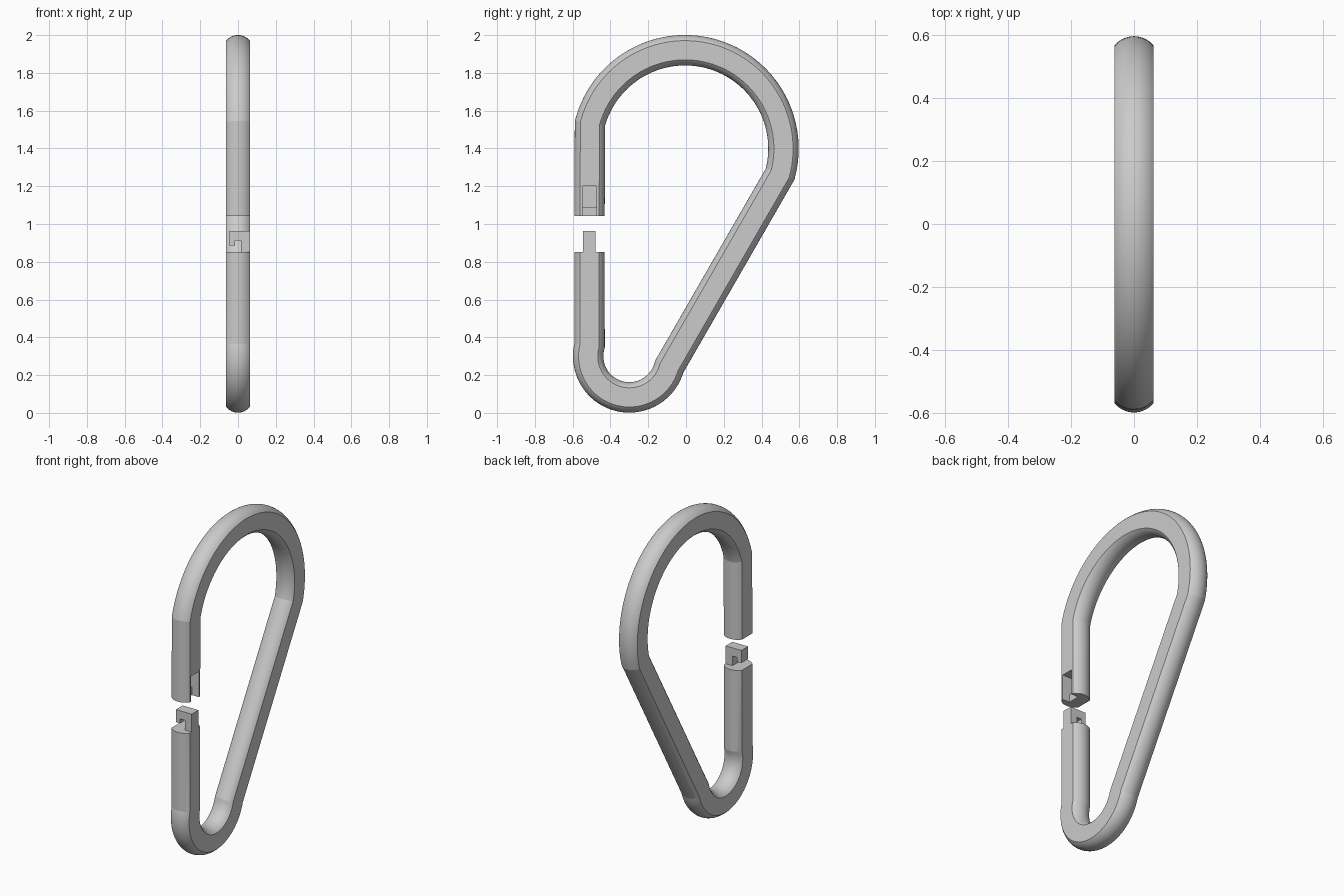
import bpy, bmesh
from math import sin, cos, asin, radians
from mathutils import Vector

cube = bpy.data.objects.get("Cube")
if cube:
    bpy.data.objects.remove(cube)

RADIUS, HALF = 0.0805, 0.0625   # round bar, flattened on both sides
GATE_Y = -0.511

steel = bpy.data.materials.new("light_grey")
steel.use_nodes = True
colour = (0.6, 0.6, 0.6, 1)
steel.diffuse_color = colour
steel.node_tree.nodes["Principled BSDF"].inputs["Base Color"].default_value = colour


def make_object(name, bm):
    bmesh.ops.recalc_face_normals(bm, faces=bm.faces)
    mesh = bpy.data.meshes.new(name)
    bm.to_mesh(mesh)
    bm.free()
    mesh.materials.append(steel)
    obj = bpy.data.objects.new(name, mesh)
    bpy.context.collection.objects.link(obj)
    return obj


def arc(cy, cz, r, start, end, n):
    angles = [radians(start + (end - start) * i / n) for i in range(n + 1)]
    return [Vector((0, cy + r * cos(a), cz + r * sin(a))) for a in angles]


def prism(name, outline, half_width):
    """Extrude an x-z outline along y, centred on the gate."""
    bm = bmesh.new()
    face = bm.faces.new([bm.verts.new((x, GATE_Y - half_width, z)) for x, z in outline])
    ext = bmesh.ops.extrude_face_region(bm, geom=[face])
    verts = [v for v in ext["geom"] if isinstance(v, bmesh.types.BMVert)]
    bmesh.ops.translate(bm, vec=(0, 2 * half_width, 0), verts=verts)
    return make_object(name, bm)


# Bar cross-section: two arcs joined by flat sides, as (sideways, outward)
limit, steps = asin(HALF / RADIUS), 16
side = [-limit + 2 * limit * i / steps for i in range(steps + 1)]
section = [(RADIUS * sin(a), RADIUS * cos(a)) for a in side]
section += [(-x, -o) for x, o in section]

# Bar path: upper gate end, big bend, sloping back, small bend, lower gate end
path = [Vector((0, GATE_Y, 1.042))]
path += arc(-0.005, 1.399, 0.521, 165, -15, 60)
path += arc(-0.3, 0.3, 0.218, -15, -195, 48)
path += [Vector((0, GATE_Y, 0.852))]

# Sweep the section with mitred corners
bm = bmesh.new()
rings = []
for i, p in enumerate(path):
    before = (p - path[max(i - 1, 0)]).normalized()
    after = (path[min(i + 1, len(path) - 1)] - p).normalized()
    tangent = (before + after).normalized()
    outward = Vector((0, -tangent.z, tangent.y))
    stretch = 1 / tangent.dot(after if after.length else before)
    rings.append([bm.verts.new(p + outward * (o * stretch) + Vector((x, 0, 0)))
                  for x, o in section])
count = len(section)
for a, b in zip(rings, rings[1:]):
    for j in range(count):
        k = (j + 1) % count
        bm.faces.new((a[j], a[k], b[k], b[j]))
bm.faces.new(rings[0])
bm.faces.new(rings[-1])
body = make_object("clip_body", bm)

# Socket in the upper end, with a small catch that fits the hook
socket = prism("socket_cutter", [(0.09, 1.0), (0.014, 1.0), (0.014, 1.09), (-0.014, 1.09),
                                 (-0.014, 1.06), (-0.05, 1.06), (-0.05, 1.2), (0.09, 1.2)], 0.038)
socket.hide_render = True
cut = body.modifiers.new("socket", "BOOLEAN")
cut.operation, cut.solver, cut.object = "DIFFERENCE", "EXACT", socket
bpy.context.view_layer.objects.active = body
body.select_set(True)
bpy.ops.object.modifier_apply(modifier=cut.name)
bpy.data.objects.remove(socket)
bpy.ops.object.shade_smooth_by_angle(angle=radians(10))

# Hook on the lower end
prism("gate_hook", [(HALF, 0.84), (HALF, 0.963), (-0.045, 0.963), (-0.045, 0.885),
                    (-0.016, 0.885), (-0.016, 0.912), (0.016, 0.912), (0.016, 0.84)], 0.033)
